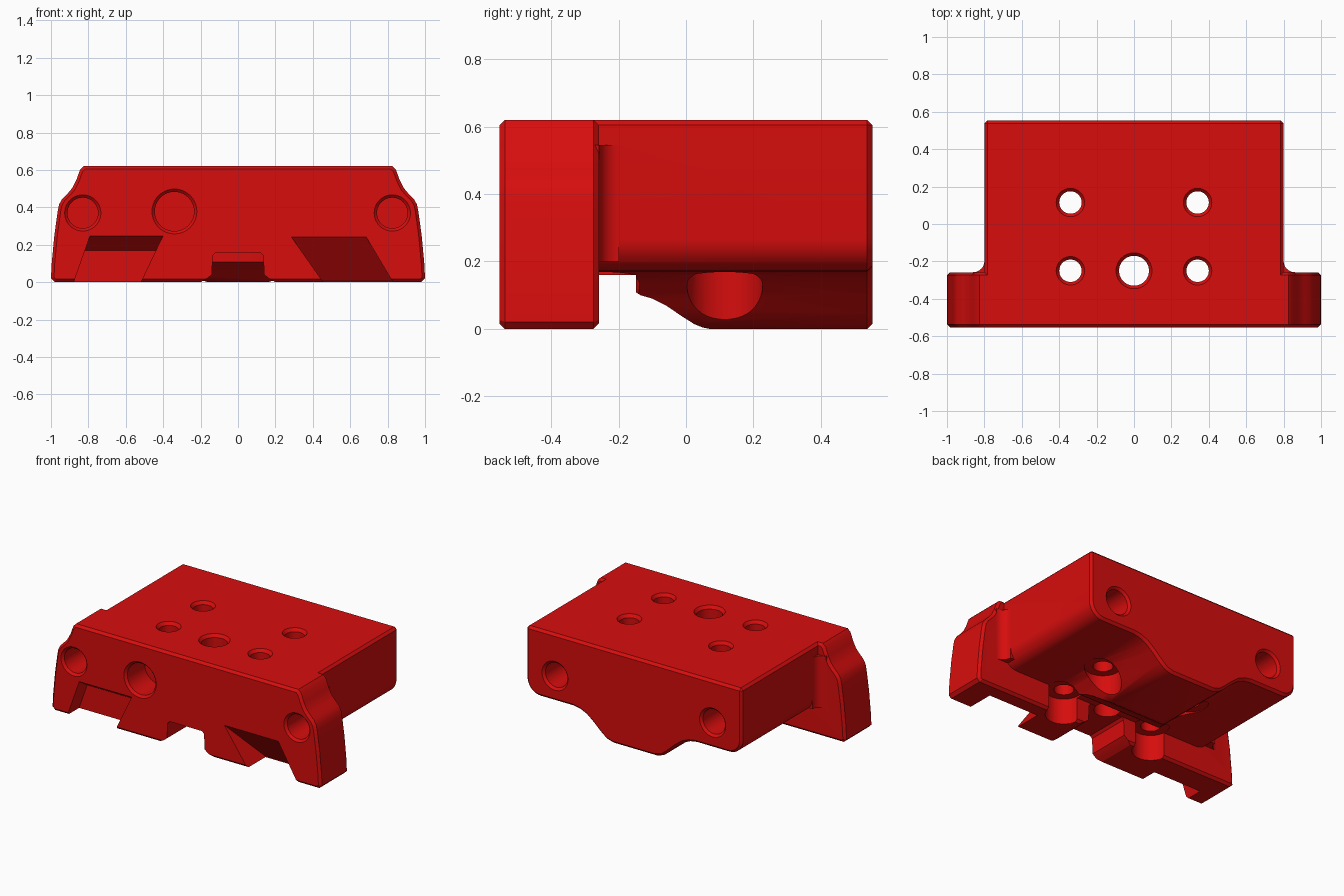
import bpy, bmesh, math
from mathutils import Vector

if "Cube" in bpy.data.objects:
    bpy.data.objects.remove(bpy.data.objects["Cube"])

red = bpy.data.materials.new("red")
red.diffuse_color = (0.68, 0.004, 0.004, 1)
red.use_nodes = True
red.node_tree.nodes["Principled BSDF"].inputs["Base Color"].default_value = red.diffuse_color


def loft(name, near, far):
    """Closed solid between two matching rings of points."""
    bm = bmesh.new()
    a = [bm.verts.new(p) for p in near]
    b = [bm.verts.new(p) for p in far]
    bm.faces.new(a)
    bm.faces.new(b[::-1])
    n = len(a)
    for i in range(n):
        bm.faces.new((a[i], b[i], b[(i + 1) % n], a[(i + 1) % n]))
    bmesh.ops.recalc_face_normals(bm, faces=bm.faces)
    me = bpy.data.meshes.new(name)
    bm.to_mesh(me)
    bm.free()
    me.materials.append(red)
    ob = bpy.data.objects.new(name, me)
    bpy.context.collection.objects.link(ob)
    return ob


def prism_y(name, pts, y0, y1):
    return loft(name, [(x, y0, z) for x, z in pts], [(x, y1, z) for x, z in pts])


def prism_x(name, pts, x0, x1):
    return loft(name, [(x0, y, z) for y, z in pts], [(x1, y, z) for y, z in pts])


def prism_z(name, pts, z0, z1):
    return loft(name, [(x, y, z0) for x, y in pts], [(x, y, z1) for x, y in pts])


def drill(name, start, end, r0, r1, n=40):
    """Round or tapered cutter from start to end."""
    s, e = Vector(start), Vector(end)
    q = (e - s).to_track_quat('Z', 'Y')
    ring = [(math.cos(i * math.tau / n), math.sin(i * math.tau / n), 0) for i in range(n)]
    return loft(name, [s + q @ (Vector(p) * r0) for p in ring],
                [e + q @ (Vector(p) * r1) for p in ring])


def chamfer(ob, width=0.016):
    m = ob.modifiers.new("chamfer", 'BEVEL')
    m.width, m.segments = width, 1
    m.limit_method, m.angle_limit = 'ANGLE', math.radians(50)


def combine(ob, other, op='DIFFERENCE'):
    m = ob.modifiers.new(other.name, 'BOOLEAN')
    m.operation, m.object, m.solver = op, other, 'EXACT'
    other.hide_render = True
    helpers.append(other)


def mirrored(half):
    return half + [(-x, z) for x, z in reversed(half)]


helpers = []

# Main body: rounded lower corners and a central keel
half = [(0.8, 0.62)]
half += [(0.7 + 0.1 * math.cos(a), 0.27 - 0.1 * math.sin(a))
         for a in [i * math.pi / 16 for i in range(9)]]
half += [(0.46, 0.17), (0.41, 0.162), (0.36, 0.14), (0.31, 0.1),
         (0.25, 0.045), (0.21, 0.014), (0.16, 0.0)]
body = prism_y("mount_block", mirrored(half), -0.4, 0.553)
chamfer(body)

# Curved front end of the keel
combine(body, prism_x("keel_front_cutter", [
    (-0.5, -0.1), (-0.5, 0.16), (-0.148, 0.16), (-0.148, 0.108), (-0.135, 0.1), (-0.1, 0.09),
    (-0.06, 0.07), (-0.01, 0.036), (0.025, 0.014), (0.05, 0.004), (0.075, -0.001),
    (0.075, -0.1)], -0.9, 0.9))

# Front flange with stepped shoulders
flange = prism_y("front_flange", mirrored([
    (0.825, 0.62), (0.845, 0.6), (0.865, 0.545), (0.885, 0.505), (0.91, 0.475), (0.94, 0.445),
    (0.957, 0.415), (0.964, 0.38), (0.982, 0.25), (0.996, 0.1), (1.0, 0.02), (0.98, 0.0)]),
    -0.553, -0.258)
chamfer(flange)
combine(body, flange, 'UNION')

# Concave corner fillets where the body meets the flange
for s in (-1, 1):
    arc = [(s * (0.86 - 0.06 * math.sin(a)), -0.198 - 0.06 * math.cos(a))
           for a in [i * math.pi / 16 for i in range(9)]]
    pts = arc + [(s * 0.77, -0.198), (s * 0.77, -0.28), (s * 0.86, -0.28)]
    combine(body, prism_z("corner_fillet", pts, 0.2, 0.545), 'UNION')

# Front pockets with sloping ceilings
for name, top, bottom, depth, t in (
        ("left_pocket", (-0.79, -0.4), (-0.885, -0.53), -0.43, 0.3),
        ("right_pocket", (0.28, 0.68), (0.47, 0.84), -0.36, 0.9)):
    z0, z1 = -0.02, 0.25
    front = [(bottom[0], z0), (top[0], z1), (top[1], z1), (bottom[1], z0)]
    back = list(front)
    for i, j in ((1, 0), (2, 3)):
        back[i] = tuple(p + (q - p) * t for p, q in zip(front[i], front[j]))
    combine(body, loft(name, [(x, -0.56, z) for x, z in front],
                       [(x, depth, z) for x, z in back]))

# Centre channel under the flange
combine(body, prism_y("centre_channel", mirrored([
    (0.12, 0.158), (0.135, 0.143), (0.14, 0.04), (0.165, 0.02), (0.2, 0.0), (0.2, -0.05)]),
    -0.6, -0.16))

# Vertical screw holes, rim chamfers and lower counterbores
for x, y, r in ((-0.34, 0.115, 0.06), (0.34, 0.115, 0.06), (-0.34, -0.25, 0.06),
                (0.34, -0.25, 0.06), (0, -0.25, 0.08)):
    combine(body, drill("screw_hole", (x, y, -0.1), (x, y, 0.7), r, r))
    combine(body, drill("screw_rim", (x, y, 0.6), (x, y, 0.63), r, r + 0.024))
    if x:
        combine(body, drill("counterbore", (x, y, -0.1), (x, y, 0.172), 0.112, 0.112))

# Blind holes in the front and back faces
for x, z, r, side in ((-0.83, 0.37, 0.082, -1), (0.825, 0.37, 0.082, -1),
                      (-0.34, 0.378, 0.105, -1), (-0.585, 0.34, 0.082, 1),
                      (0.585, 0.34, 0.082, 1)):
    f = side * 0.553
    combine(body, drill("blind_hole", (x, f * 1.05, z), (x, f - side * 0.2, z), r, r))
    combine(body, drill("blind_rim", (x, f + side * 0.005, z), (x, f - side * 0.015, z),
                        r + 0.02, r))

# Bake the solid, remove helpers and shade it
bpy.context.view_layer.update()
baked = bpy.data.meshes.new_from_object(body.evaluated_get(bpy.context.evaluated_depsgraph_get()))
body.modifiers.clear()
body.data = baked
for h in helpers:
    bpy.data.objects.remove(h)
bpy.context.view_layer.objects.active = body
body.select_set(True)
bpy.ops.object.shade_smooth_by_angle(angle=math.radians(28))
